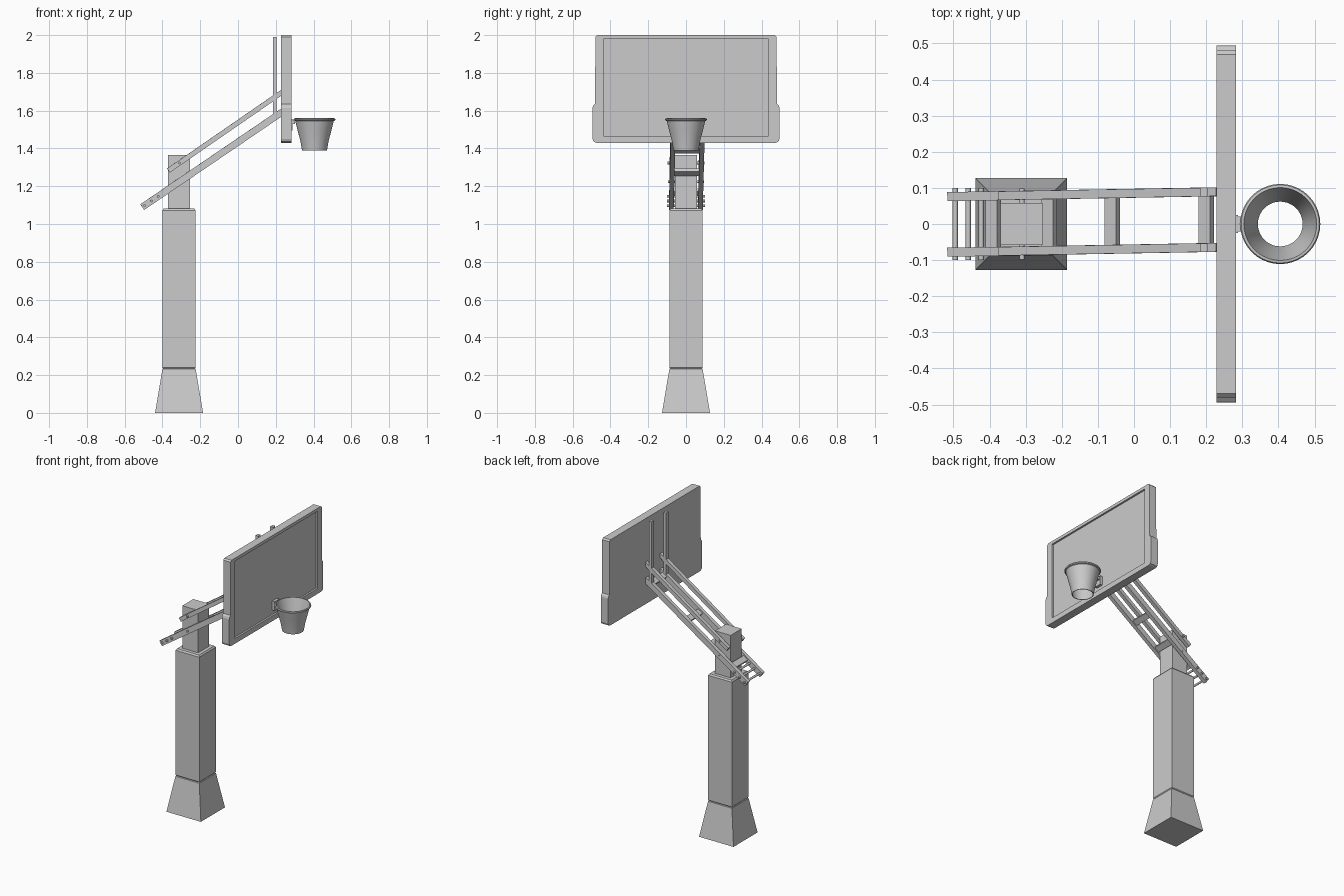
import bpy, bmesh, math
from mathutils import Vector, Matrix

if "Cube" in bpy.data.objects:
    bpy.data.objects.remove(bpy.data.objects["Cube"])

grey = bpy.data.materials.new("light grey")
grey.diffuse_color = (0.6, 0.6, 0.6, 1)
grey.use_nodes = True
grey.node_tree.nodes["Principled BSDF"].inputs["Base Color"].default_value = grey.diffuse_color


def finish(name, bm, smooth=False):
    bmesh.ops.recalc_face_normals(bm, faces=bm.faces)
    me = bpy.data.meshes.new(name)
    bm.to_mesh(me)
    bm.free()
    me.materials.append(grey)
    ob = bpy.data.objects.new(name, me)
    bpy.context.collection.objects.link(ob)
    if smooth:
        bpy.ops.object.select_all(action='DESELECT')
        ob.select_set(True)
        bpy.context.view_layer.objects.active = ob
        bpy.ops.object.shade_smooth_by_angle(angle=math.radians(35))
    return ob


def square_stack(name, cx, levels):
    """Loft of square sections given as (half width, z)."""
    bm = bmesh.new()
    rings = [[bm.verts.new((cx + sx * h, sy * h, z))
              for sx, sy in ((-1, -1), (1, -1), (1, 1), (-1, 1))] for h, z in levels]
    for a, b in zip(rings, rings[1:]):
        for i in range(4):
            bm.faces.new((a[i], a[(i + 1) % 4], b[(i + 1) % 4], b[i]))
    bm.faces.new(rings[0][::-1])
    bm.faces.new(rings[-1])
    return finish(name, bm)


def beam(name, p, q, width, depth):
    """Rectangular bar from p to q; width is horizontal."""
    p, q = Vector(p), Vector(q)
    d = (q - p).normalized()
    side = Vector((0, 1, 0)) if abs(d.z) > 0.99 else Vector((-d.y, d.x, 0)).normalized()
    up = d.cross(side)
    rot = Matrix((d, side, up)).transposed().to_4x4()
    bm = bmesh.new()
    bmesh.ops.create_cube(bm, size=1, matrix=Matrix.Translation((p + q) / 2) @ rot
                          @ Matrix.Diagonal(((q - p).length, width, depth, 1)))
    return finish(name, bm)


def pin(name, x, z, half, r):
    bm = bmesh.new()
    bmesh.ops.create_cone(bm, cap_ends=True, segments=12, radius1=r, radius2=r, depth=2 * half,
                          matrix=Matrix.Translation((x, 0, z)) @ Matrix.Rotation(math.pi / 2, 4, 'X'))
    return finish(name, bm, True)


# Post: flared foot, padded column, inner mast
PX = -0.312
square_stack("foot", PX, [(0.127, 0), (0.088, 0.232), (0.084, 0.236)])
square_stack("column_pad", PX, [(0.083, 0.234), (0.088, 0.241), (0.088, 1.072), (0.081, 1.082)])
square_stack("mast", PX, [(0.058, 1.05), (0.058, 1.365)])


# Arm layout: the whole arm frame is turned very slightly sideways
def arm_y(x, s):
    return s * 0.077 + 0.018 * (x + 0.45)


def low_z(x):
    return 1.096 + 0.68 * (x + 0.497)


def up_z(x):
    return 1.285 + 0.69 * (x + 0.365)


for s, side in ((-1, "front"), (1, "back")):
    a, b = -0.507, 0.235
    beam("lower_arm_" + side, (a, arm_y(a, s), low_z(a)), (b, arm_y(b, s), low_z(b)), 0.025, 0.036)
    a = -0.368
    beam("upper_arm_" + side, (a, arm_y(a, s), up_z(a)), (b, arm_y(b, s), up_z(b)), 0.024, 0.026)
    y = arm_y(0.195, s)
    beam("upright_" + side, (0.194, y, 1.56), (0.194, y, 1.99), 0.024, 0.02)

# Cross pieces between the lower arms
for i, x in enumerate((-0.39, -0.235, -0.06, 0.2)):
    dx, dz = 0.016, 0.016 * 0.68
    ob = beam("cross_piece_%d" % i, (x - dx, 0, low_z(x) - dz), (x + dx, 0, low_z(x) + dz), 0.14, 0.02)
    ob.location.y = 0.018 * (x + 0.45)

# Adjustment rods and pivot pins
for i, x in enumerate((-0.495, -0.459, -0.423)):
    pin("adjust_rod_%d" % i, x, low_z(x), 0.1, 0.007)
pin("upper_pivot", -0.31, up_z(-0.31), 0.098, 0.007)
pin("lower_pivot", -0.31, low_z(-0.31), 0.094, 0.007)

# Backboard: mirrored outline, wider near the bottom, with a recessed front panel
X0, X1 = 0.228, 0.282
half = [(0.475, 1.43), (0.489, 1.436), (0.495, 1.45), (0.495, 1.615), (0.491, 1.628),
        (0.481, 1.636), (0.48, 1.99), (0.47, 2.0)]
outline = half + [(-y, z) for y, z in reversed(half)]
bm = bmesh.new()
back = [bm.verts.new((X0, y, z)) for y, z in outline]
front = [bm.verts.new((X1, y, z)) for y, z in outline]
n = len(outline)
bm.faces.new(back)
for i in range(n):
    bm.faces.new((back[i], back[(i + 1) % n], front[(i + 1) % n], front[i]))
panel = ((0.436, 1.465), (0.436, 1.98), (-0.436, 1.98), (-0.436, 1.465))
rim_v = [bm.verts.new((X1, y, z)) for y, z in panel]
deep_v = [bm.verts.new((X1 - 0.012, y, z)) for y, z in panel]
for i in range(4):
    j = (i + 1) % 4
    bm.faces.new((rim_v[i], rim_v[j], deep_v[j], deep_v[i]))
bm.faces.new(deep_v)
m = len(half)
bm.faces.new(front[:m] + [rim_v[1], rim_v[0]])
bm.faces.new(front[m:] + [rim_v[3], rim_v[2]])
bm.faces.new((front[m - 1], front[m], rim_v[2], rim_v[1]))
bm.faces.new((front[-1], front[0], rim_v[0], rim_v[3]))
finish("backboard", bm)

# Hoop and net: one thin turned shell with a lip
HX = 0.405
profile = [(0.101, 1.56), (0.108, 1.559), (0.111, 1.554), (0.108, 1.548), (0.102, 1.545),
           (0.088, 1.49), (0.075, 1.44), (0.066, 1.39), (0.062, 1.39), (0.071, 1.44),
           (0.084, 1.49), (0.097, 1.545)]
SEG = 40
bm = bmesh.new()
rings = [[bm.verts.new((HX + r * math.cos(math.tau * k / SEG), r * math.sin(math.tau * k / SEG), z))
          for k in range(SEG)] for r, z in profile]
for i, a in enumerate(rings):
    b = rings[(i + 1) % len(rings)]
    for k in range(SEG):
        j = (k + 1) % SEG
        bm.faces.new((a[k], a[j], b[j], b[k]))
finish("hoop_and_net", bm, True)

# Bracket joining hoop to board
beam("hoop_bracket", (0.268, 0, 1.54), (0.302, 0, 1.54), 0.042, 0.022)
beam("bracket_plate", (0.266, 0, 1.525), (0.288, 0, 1.525), 0.05, 0.06)
